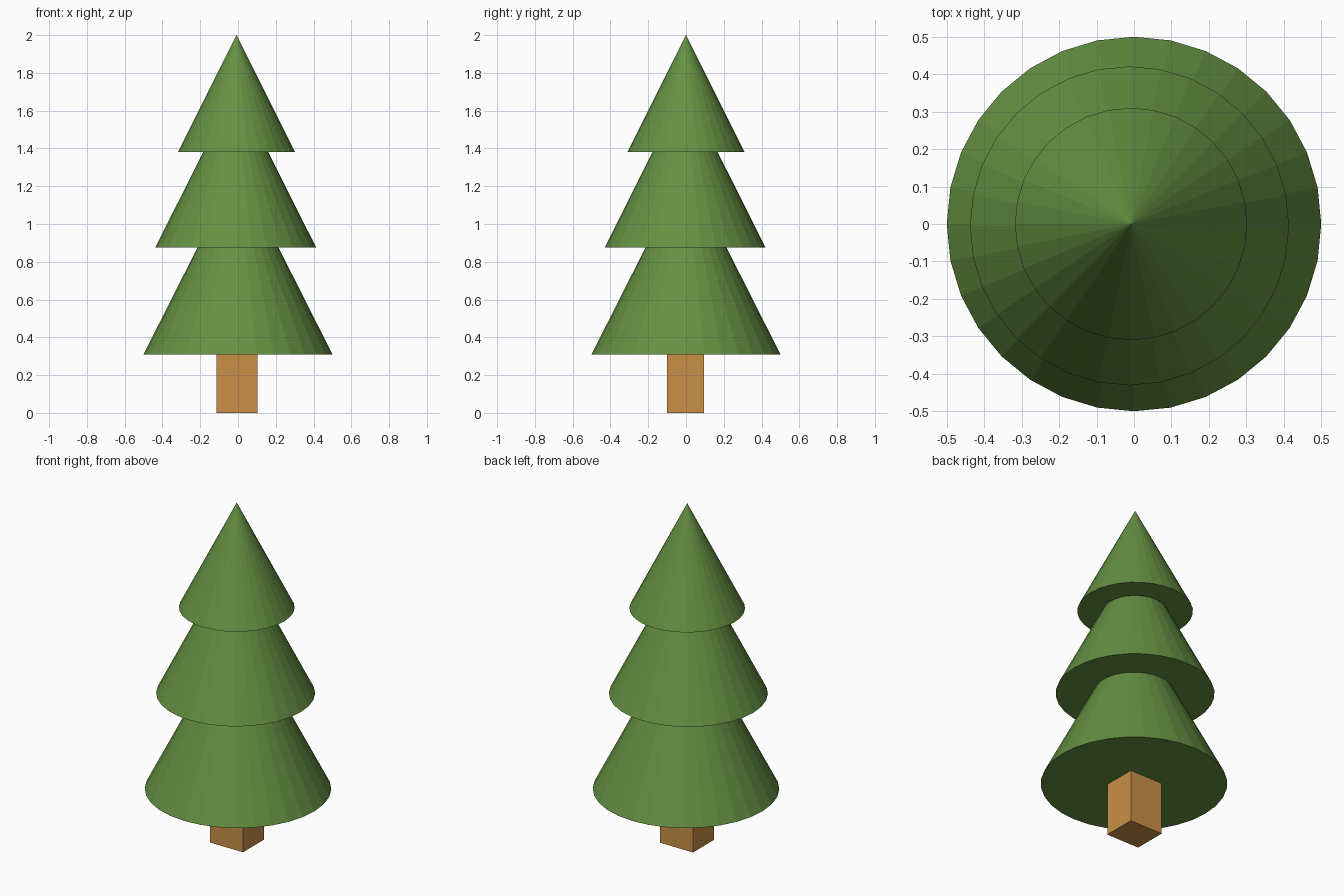
import bpy

if "Cube" in bpy.data.objects:
    bpy.data.objects.remove(bpy.data.objects["Cube"])


def material(name, rgb):
    mat = bpy.data.materials.new(name)
    mat.diffuse_color = (*rgb, 1.0)
    mat.use_nodes = True
    mat.node_tree.nodes["Principled BSDF"].inputs["Base Color"].default_value = mat.diffuse_color
    return mat


GREEN = material("foliage_green", (0.13, 0.28, 0.055))
BROWN = material("trunk_brown", (0.58, 0.28, 0.065))


def cone(name, x, y, base, radius, height):
    bpy.ops.mesh.primitive_cone_add(vertices=32, radius1=radius, radius2=0, depth=height,
                                    location=(x, y, base + height / 2))
    tier = bpy.context.object
    tier.name = name
    tier.data.materials.append(GREEN)


# Foliage: three overlapping flat-shaded cones
cone("lower_foliage", 0.0, 0.0, 0.31, 0.5, 0.99)
cone("middle_foliage", -0.012, -0.005, 0.875, 0.426, 0.85)
cone("top_foliage", -0.008, 0.0, 1.38, 0.31, 0.62)

# Square trunk, reaching the underside of the foliage
bpy.ops.mesh.primitive_cube_add(size=1, location=(-0.005, -0.002, 0.156))
trunk = bpy.context.object
trunk.name = "trunk"
trunk.scale = (0.216, 0.196, 0.312)
trunk.data.materials.append(BROWN)
